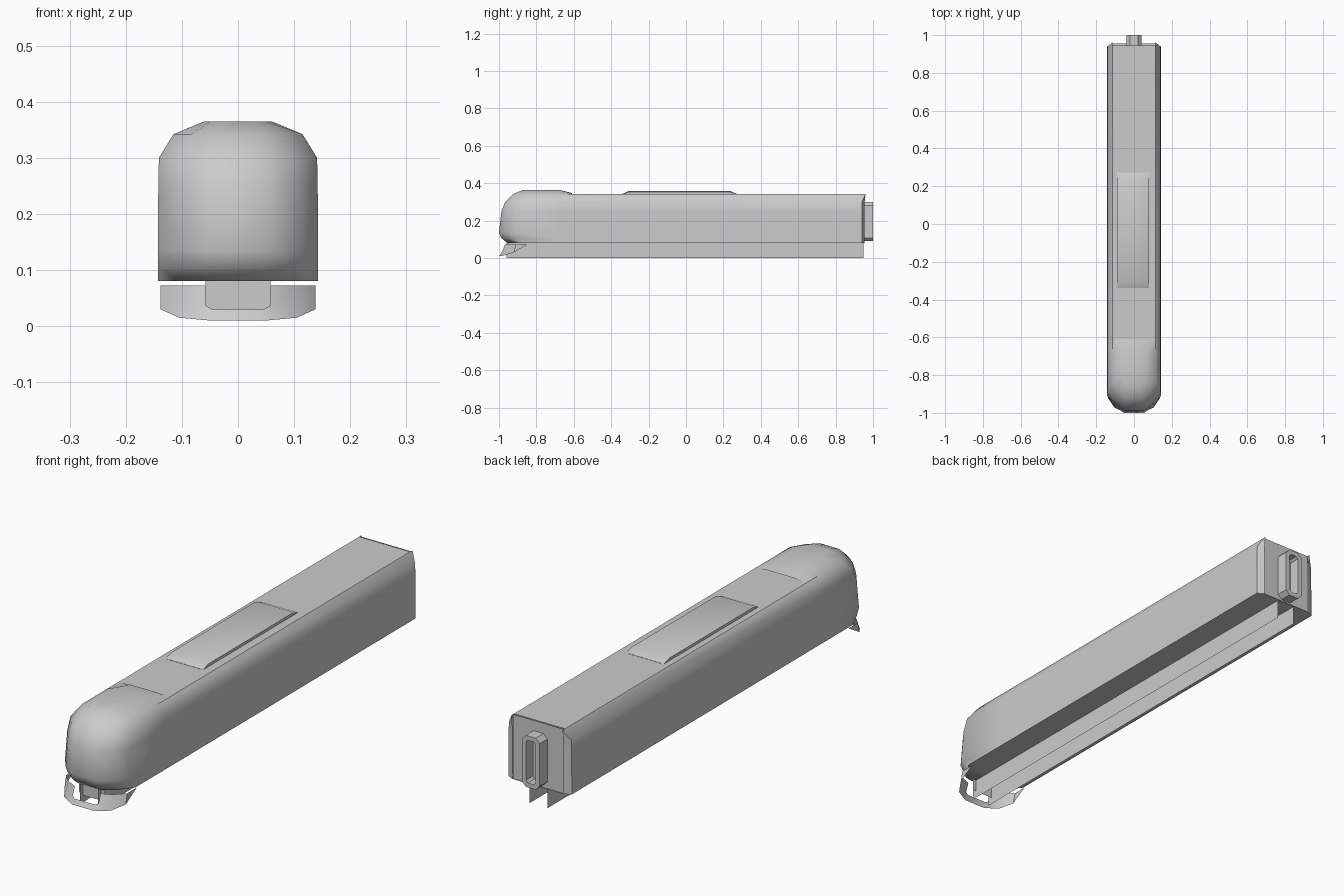
import bpy, bmesh, math
from mathutils import Vector

if "Cube" in bpy.data.objects:
    bpy.data.objects.remove(bpy.data.objects["Cube"])


def build(name, polys, smooth=None):
    """Mesh from a list of polygons given as points; shared points are welded."""
    bm = bmesh.new()
    for poly in polys:
        bm.faces.new([bm.verts.new(p) for p in poly])
    bmesh.ops.remove_doubles(bm, verts=bm.verts, dist=1e-5)
    bmesh.ops.recalc_face_normals(bm, faces=bm.faces)
    me = bpy.data.meshes.new(name)
    bm.to_mesh(me)
    bm.free()
    ob = bpy.data.objects.new(name, me)
    bpy.context.collection.objects.link(ob)
    if smooth:
        bpy.ops.object.select_all(action='DESELECT')
        ob.select_set(True)
        bpy.context.view_layer.objects.active = ob
        bpy.ops.object.shade_smooth_by_angle(angle=math.radians(smooth))
    return ob


def flip(p):
    return (-p[0], p[1], p[2])


def mirrored(polys):
    return polys + [[flip(p) for p in reversed(q)] for q in polys]


def across(a, b):
    """Quad bridging an edge to its mirror image."""
    return [a, b, flip(b), flip(a)]


# Carriage shell: stacked half outlines (height, half width, nose tip y)
levels = [(.08, .143, -.955), (.105, .143, -.985), (.135, .143, -1.0),
          (.25, .142, -.987), (.30, .141, -.967), (.342, .115, -.925)]


def outline(z, w, f):
    return [(.115, .955, z), (w, .94 if z < .34 else .96, z), (w, -.68, z),
            (w, f + .09, z), (.72 * w, f + .037, z), (.38 * w, f, z)]


rows = [outline(*l) for l in levels]
half, mid = [], []
for lo, hi in zip(rows, rows[1:]):
    for i in range(5):
        q = [lo[i], lo[i + 1], hi[i + 1], hi[i]]
        if hi is rows[-1] and i == 0:
            q = [lo[0], lo[1], hi[1]]
        half.append(q)
    mid.append(across(lo[5], hi[5]))
top = rows[-1]

# Raised cab roof, sloping down to the flat roof behind it
cap = [(.06, -.68, .365), (.06, -.79, .365), (.05, -.845, .365), (.03, -.87, .365)]
for i in range(3):
    half.append([top[i + 2], top[i + 3], cap[i + 1], cap[i]])
mid += [across(top[5], cap[3]), across(cap[3], cap[2]),
        across(cap[2], cap[1]), across(cap[1], cap[0])]
rear, rear_side = (.06, -.61, .348), (.105, -.61, .343)
half.append([cap[0], top[2], rear_side, rear])
mid.append(across(cap[0], rear))
# Floor
floor = rows[0]
mid += [across(floor[i], floor[i + 1]) for i in range(5)]
build("carriage_shell", mirrored(half) + mid, 50)

# Flat roof and rear wall
build("flat_roof", [across((.115, -.69, .342), (.115, .945, .342))])
build("rear_wall", [across((.115, .95, .08), (.115, .95, .342))])

# Roof equipment box with sloped ends and softened long edges
x0, x1 = -.09, .08
stations = [(-.34, .343), (-.305, .359), (.235, .359), (.272, .343)]


def unit_section(y, z):
    e = min(.006, z - .342)
    return [(x0, y, .342), (x0, y, z - e), (x0 + .018, y, z),
            (x1 - .018, y, z), (x1, y, z - e), (x1, y, .342)]


secs = [unit_section(*s) for s in stations]
build("roof_unit", [[a[i], a[i + 1], b[i + 1], b[i]]
                    for a, b in zip(secs, secs[1:]) for i in range(5)]
      + [secs[0], secs[-1]], 35)


# Gangway frame on the rear wall: chamfered ring with an open middle
def ring(hx, hz, c, y):
    s = [(hx, hz - c), (hx - c, hz), (c - hx, hz), (-hx, hz - c),
         (-hx, c - hz), (c - hx, -hz), (hx - c, -hz), (hx, c - hz)]
    return [(x, y, .195 + z) for x, z in s]


rings = [ring(.04, .105, .018, .94), ring(.04, .105, .018, 1.0),
         ring(.022, .087, .009, 1.0), ring(.022, .087, .009, .955)]
build("gangway_frame", [[a[i], a[(i + 1) % 8], b[(i + 1) % 8], b[i]]
                        for a, b in zip(rings, rings[1:]) for i in range(8)]
      + [rings[-1]])

# Two long thin rails under the floor
for name, x in (("left_under_rail", -.04), ("right_under_rail", .04)):
    build(name, [[(x, -.96, 0), (x, .95, 0), (x, .95, .082), (x, -.96, .082)]])

# Front skirt: thin plough-like band with a notch for the coupler
t = [(.138, -.85, .072), (.138, -.91, .072), (.1, -.95, .072), (.058, -.968, .072)]
b = [(.138, -.92, .03), (.105, -.97, .015), (.05, -.998, .01)]
n = [(.058, -.982, .037), (.046, -.986, .03)]
build("front_skirt", mirrored([[t[0], t[1], b[0]], [t[1], t[2], b[1], b[0]],
                               [t[2], t[3], n[0], b[1]], [n[0], n[1], b[2], b[1]]])
      + [across(n[1], b[2])], 40)

# Coupler plate behind the notch
build("coupler_plate", [across((.058, -.94, .037), (.058, -.94, .085)),
                        across((.046, -.94, .028), (.058, -.94, .037))])
